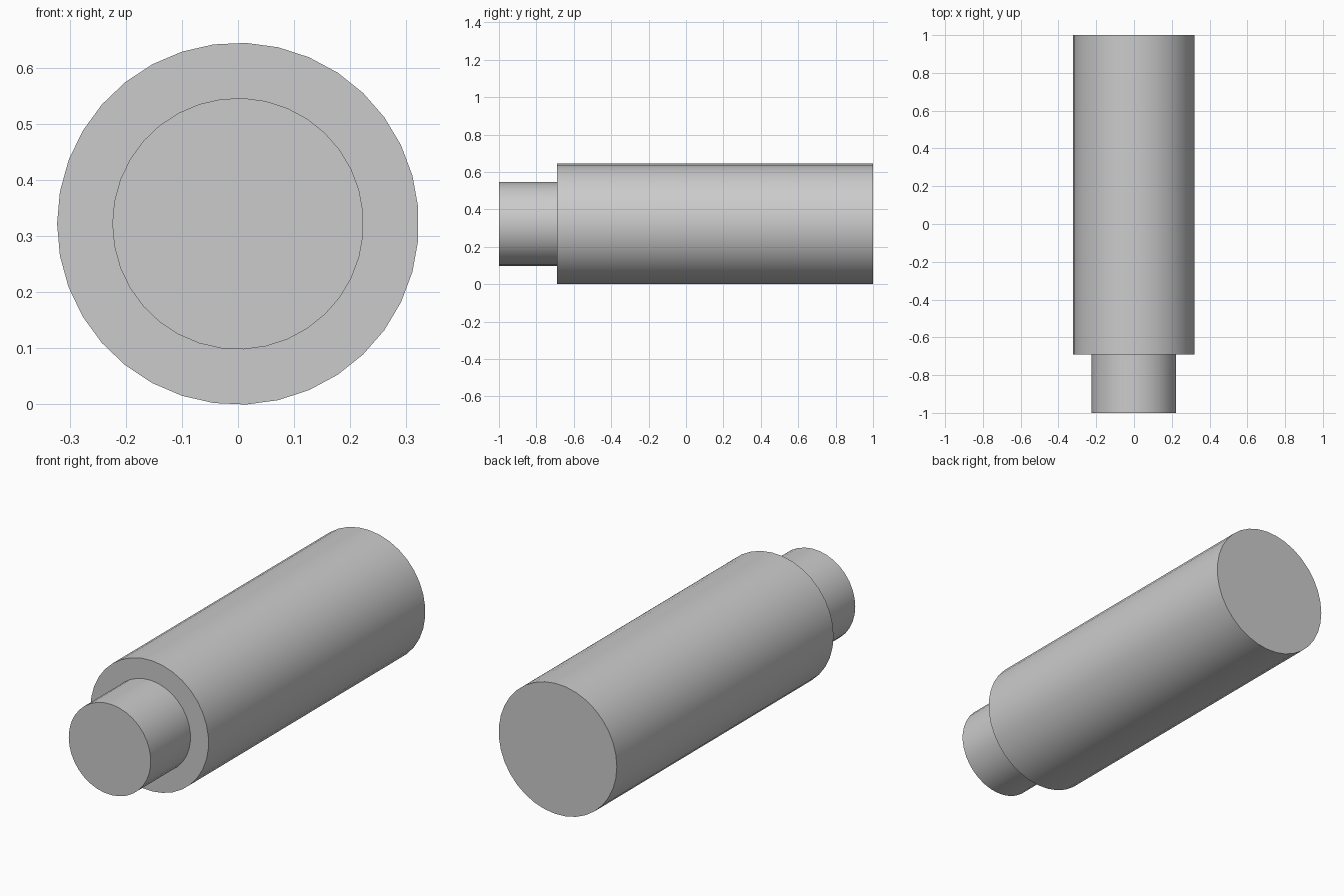
import bpy, bmesh
from math import cos, sin, pi

if "Cube" in bpy.data.objects:
    bpy.data.objects.remove(bpy.data.objects["Cube"])

SIDES = 35
CENTRE_Z = 0.322
# Profile along y: (y, radius) for the narrow front plug, the shoulder and the wide barrel
PROFILE = [(-1.0, 0.224), (-0.69, 0.224), (-0.69, 0.3225), (1.0, 0.3225)]


def add_ring(bm, y, radius):
    angles = [pi + 2 * pi * i / SIDES for i in range(SIDES)]
    return [bm.verts.new((radius * cos(a), y, CENTRE_Z + radius * sin(a))) for a in angles]


# Stepped cylinder as one closed shell
bm = bmesh.new()
rings = [add_ring(bm, y, r) for y, r in PROFILE]
for a, b in zip(rings, rings[1:]):
    for i in range(SIDES):
        j = (i + 1) % SIDES
        bm.faces.new((a[i], a[j], b[j], b[i]))
bm.faces.new(rings[0])
bm.faces.new(rings[-1])
bmesh.ops.recalc_face_normals(bm, faces=bm.faces)

mesh = bpy.data.meshes.new("stepped_cylinder")
bm.to_mesh(mesh)
bm.free()
obj = bpy.data.objects.new("stepped_cylinder", mesh)
bpy.context.collection.objects.link(obj)

# Smooth round sides, crisp rims
bpy.context.view_layer.objects.active = obj
obj.select_set(True)
bpy.ops.object.shade_smooth_by_angle(angle=pi / 6)
